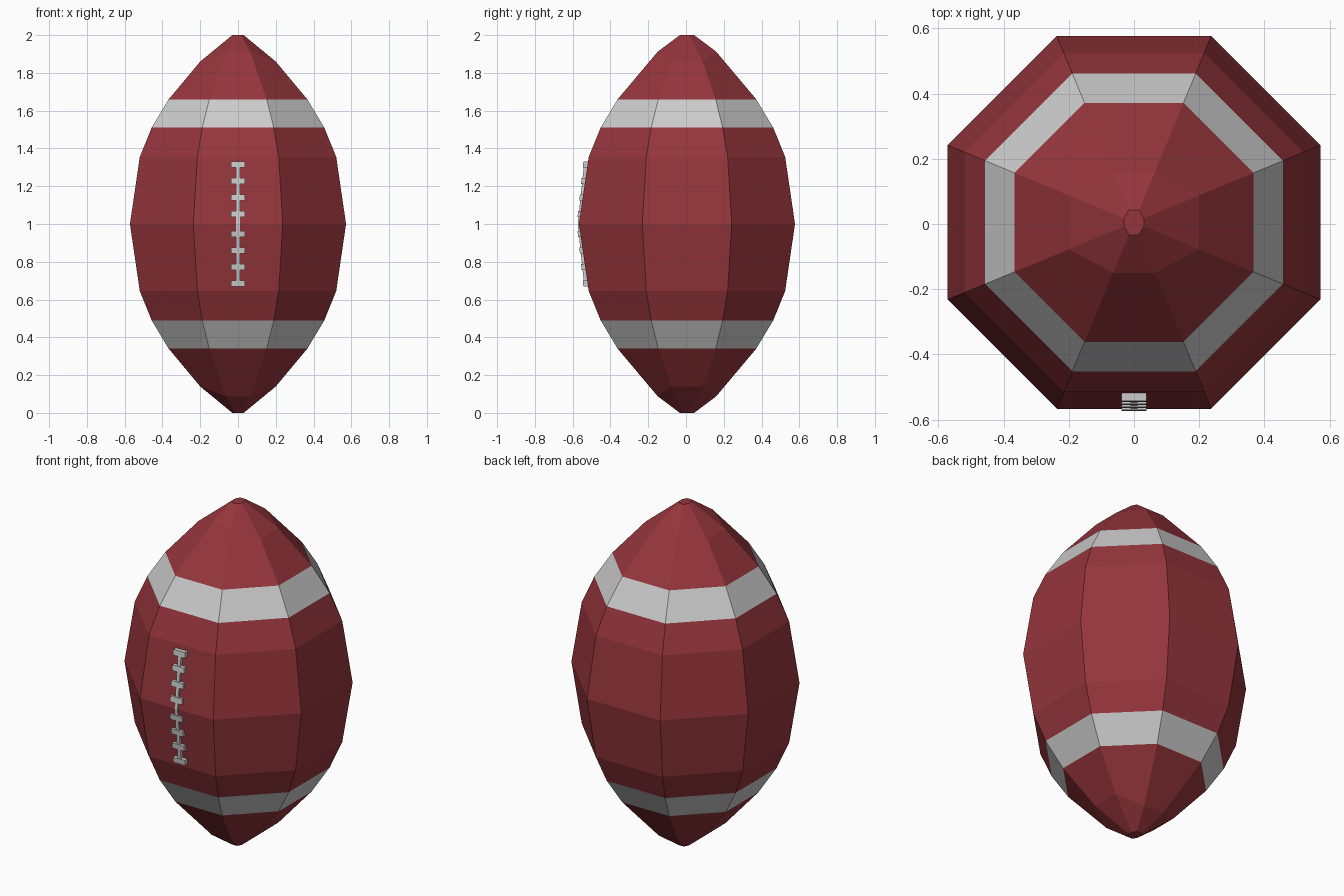
import bpy, bmesh
from math import atan2, tan, pi
from mathutils import Matrix

if "Cube" in bpy.data.objects:
    bpy.data.objects.remove(bpy.data.objects["Cube"])

YC = 0.005                # ball axis, shifted back to balance the laces
T = tan(pi / 8)


def material(name, rgb):
    m = bpy.data.materials.new(name)
    m.diffuse_color = (*rgb, 1)
    m.use_nodes = True
    m.node_tree.nodes["Principled BSDF"].inputs["Base Color"].default_value = m.diffuse_color
    return m


leather = material("leather", (0.30, 0.036, 0.045))
pale = material("pale_grey", (0.8, 0.8, 0.8))


def make_object(name, bm, mats):
    bmesh.ops.recalc_face_normals(bm, faces=bm.faces)
    me = bpy.data.meshes.new(name)
    bm.to_mesh(me)
    bm.free()
    for m in mats:
        me.materials.append(m)
    ob = bpy.data.objects.new(name, me)
    bpy.context.collection.objects.link(ob)


def ring(ax, ay, zx, zy):
    """Octagon: side panels reach ax at height zx, front/back panels ay at zy."""
    side, front = (ax, ax * T, zx), (ay * T, ay, zy)
    quarter = [side, front]
    pts = []
    for sx, sy, order in ((1, 1, 1), (-1, 1, -1), (-1, -1, 1), (1, -1, -1)):
        pts += [(sx * x, sy * y + YC, z) for x, y, z in quarter[::order]]
    return pts


# Ball: octagonal rings from the equator to the tip, mirrored below
upper = [(0.520, 0.520, 1.355, 1.355), (0.457, 0.457, 1.51, 1.51),
         (0.367, 0.367, 1.66, 1.66), (0.200, 0.155, 1.86, 1.912),
         (0.030, 0.038, 2.0, 2.0)]
lower = [(a, b, 2 - c, 2 - d) for a, b, c, d in reversed(upper)]
levels = lower + [(0.572, 0.572, 1, 1)] + upper
bm = bmesh.new()
rings = [[bm.verts.new(p) for p in ring(*lv)] for lv in levels]
for k, (a, b) in enumerate(zip(rings, rings[1:])):
    for i in range(8):
        j = (i + 1) % 8
        f = bm.faces.new((a[i], a[j], b[j], b[i]))
        f.material_index = 1 if k in (2, 7) else 0     # pale stripes
bm.faces.new(rings[0])
bm.faces.new(rings[-1])
make_object("ball", bm, [leather, pale])


# Laces: bent centre strip and eight cross bars on the front panel
def outer_y(z):
    return -0.578 + 0.105 * abs(z - 1)


bm = bmesh.new()


def block(width, z0, z1, recess, depth):
    verts = bmesh.ops.create_cube(bm, size=1)["verts"]
    for v in verts:
        z = z1 if v.co.z > 0 else z0
        y = outer_y(z) + recess + (depth if v.co.y > 0 else 0)
        v.co = (width * (1 if v.co.x > 0 else -1) / 2, y, z)


for s in (-1, 1):
    block(0.02, 1, 1 + s * 0.32, 0.005, 0.03)
    for d in (0.0525, 0.14, 0.2275, 0.314):
        block(0.076, 1 + s * d - 0.016, 1 + s * d + 0.016, 0, 0.027)
make_object("laces", bm, [pale])
